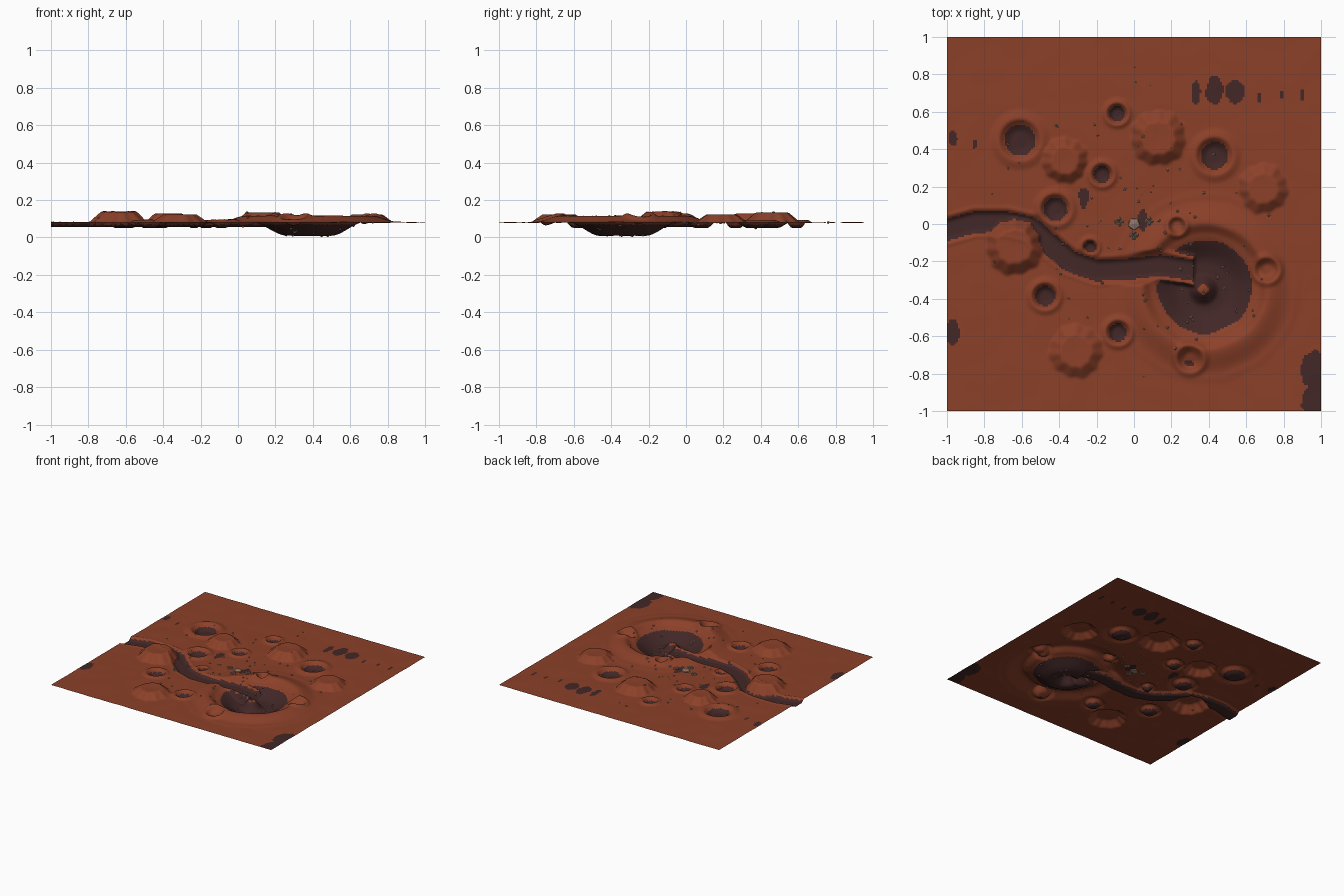
import bpy, bmesh, math, random
from mathutils import Vector, noise

if "Cube" in bpy.data.objects:
    bpy.data.objects.remove(bpy.data.objects["Cube"])
random.seed(4)
BASE, CELLS = 0.08, 200
CRATERS = [(-.61, .45, .1), (-.09, .59, .052), (-.17, .265, .055), (-.42, .08, .075),
           (.43, .365, .09), (.23, -.01, .045), (-.235, -.125, .04), (-.475, -.385, .065),
           (-.085, -.58, .06), (.3, -.72, .065), (.71, -.245, .06)]
HILLS = [(-.37, .34, .12, .05), (.13, .46, .145, .055), (.69, .19, .13, .045),
         (-.64, -.12, .15, .06), (-.31, -.68, .14, .045)]
CHANNEL = [Vector(p) for p in ((-1.1, -.06), (-.85, .01), (-.68, .01), (-.55, -.02), (-.46, -.1),
                               (-.34, -.2), (-.2, -.25), (0, -.24), (.14, -.22), (.32, -.25))]
# Stained ground: x, y, half width, half length
STAINS = [(.33, .7, .025, .06), (.43, .715, .045, .075), (.54, .71, .05, .065), (.67, .68, .012, .025),
          (.79, .69, .012, .02), (.9, .69, .012, .03), (-.97, .455, .025, .04), (-.85, .43, .01, .03),
          (-.27, .14, .03, .055), (.045, .02, .025, .06), (-.97, -.575, .035, .075),
          (.96, -.78, .07, .1), (.96, -.94, .06, .1)]
BIG = Vector((.38, -.335))


def material(name, colour):
    m = bpy.data.materials.new(name)
    m.use_nodes = True
    m.diffuse_color = (*colour, 1)
    m.node_tree.nodes["Principled BSDF"].inputs["Base Color"].default_value = (*colour, 1)
    return m


rust = material("rust soil", (.26, .052, .022))
dark = material("dark basin", (.055, .02, .02))
stone = material("pale stone", (.27, .18, .13))


def ramp(a, b, t):
    t = min(max((t - a) / (b - a), 0), 1)
    return t * t * (3 - 2 * t)


def channel_distance(p):
    best = 9
    for a, b in zip(CHANNEL, CHANNEL[1:]):
        t = (p - a).dot(b - a) / (b - a).length_squared
        best = min(best, (p - a - (b - a) * min(max(t, 0), 1)).length)
    return best


def height(x, y):
    p = Vector((x, y))
    rough = noise.noise(Vector((x * 7, y * 7, 3)))
    z = BASE + .0025 * rough
    # Great basin with a raised rim and a central peak
    r = (p - BIG).length * (1 + .025 * rough)
    z += .032 * ramp(.28, .34, r) * (1 - ramp(.34, .47, r)) + .004 * (1 - ramp(.48, .53, r))
    if r < .3:
        z -= .075 * (1 - ramp(.12, .3, r))
    z += .066 * (1 - ramp(.015, .09, (p - Vector((.37, -.35))).length))
    # Small craters
    for cx, cy, cr in CRATERS:
        d = math.hypot(x - cx, y - cy) / cr
        if d < 1.7:
            z += .014 * ramp(.85, 1.15, d) * (1 - ramp(1.15, 1.7, d)) - .03 * (1 - ramp(.4, 1.1, d))
    # Dry channel, cut through the rim and ending inside the basin
    d = channel_distance(p)
    if x < .32 and d < .09:
        bed = BASE - .024 + .03 * ramp(.035, .08, d)
        z += (bed - z) * (1 - ramp(.07, .09, d))
    # Flat-topped hills with fluted flanks
    for cx, cy, cr, top in HILLS:
        d = math.hypot(x - cx, y - cy) / cr
        if d < 1.2:
            a = math.atan2(y - cy, x - cx)
            d *= 1 + .035 * math.sin(11 * a) + .03 * math.sin(4 * a + cx * 9)
            cap = min(max((1.03 - d) / .42, 0), 1)
            z = max(z, BASE) * cap + z * (1 - cap) + top * cap - .006 * (1 - min(d, 1)) * cap
    return z


def stained(x, y):
    wob = 1 + .45 * noise.noise(Vector((x * 22, y * 22, 8)))
    return any(((x - sx) / w) ** 2 + ((y - sy) / l) ** 2 < wob for sx, sy, w, l in STAINS)


def finish(name, bm, mats):
    mesh = bpy.data.meshes.new(name)
    bm.to_mesh(mesh)
    bm.free()
    for m in mats:
        mesh.materials.append(m)
    ob = bpy.data.objects.new(name, mesh)
    bpy.context.collection.objects.link(ob)
    return ob


# Terrain sheet, with low ground and stains in the dark colour
bm = bmesh.new()
bmesh.ops.create_grid(bm, x_segments=CELLS, y_segments=CELLS, size=1)
for v in bm.verts:
    v.co.z = height(v.co.x, v.co.y)
for f in bm.faces:
    f.smooth = True
    c = f.calc_center_median()
    f.material_index = int(c.z < .07 or (c.z < .1 and stained(c.x, c.y)))
finish("terrain", bm, (rust, dark))


def add_stone(bm, x, y, size, flat=.8, lift=0):
    new = bmesh.ops.create_icosphere(bm, subdivisions=1, radius=size)["verts"]
    turn = random.random() * 3
    z = height(x, y) + lift
    for v in new:
        px, py = v.co.x, v.co.y
        v.co = (x + px * math.cos(turn) - py * math.sin(turn),
                y + px * math.sin(turn) + py * math.cos(turn), z + v.co.z * flat)


# Scattered pebbles, denser toward the middle
bm = bmesh.new()
for i in range(75):
    a, r = random.random() * math.tau, .12 + .72 * random.random()
    add_stone(bm, r * math.cos(a), r * math.sin(a), random.uniform(.004, .01))
for i in range(14):
    a, r = random.random() * math.tau, random.uniform(.1, .25)
    add_stone(bm, BIG.x + r * math.cos(a), BIG.y + r * math.sin(a), random.uniform(.006, .011))
finish("pebbles", bm, (stone,))

# Central round stone with three clusters about it
bm = bmesh.new()
add_stone(bm, 0, 0, .036, .4)
for cx, cy in ((-.08, .012), (.08, .015), (0, -.06)):
    for dx, dy in ((.014, 0), (-.014, 0), (0, .014), (0, -.014)):
        add_stone(bm, cx + dx, cy + dy, .012)
finish("central_stones", bm, (stone,))
